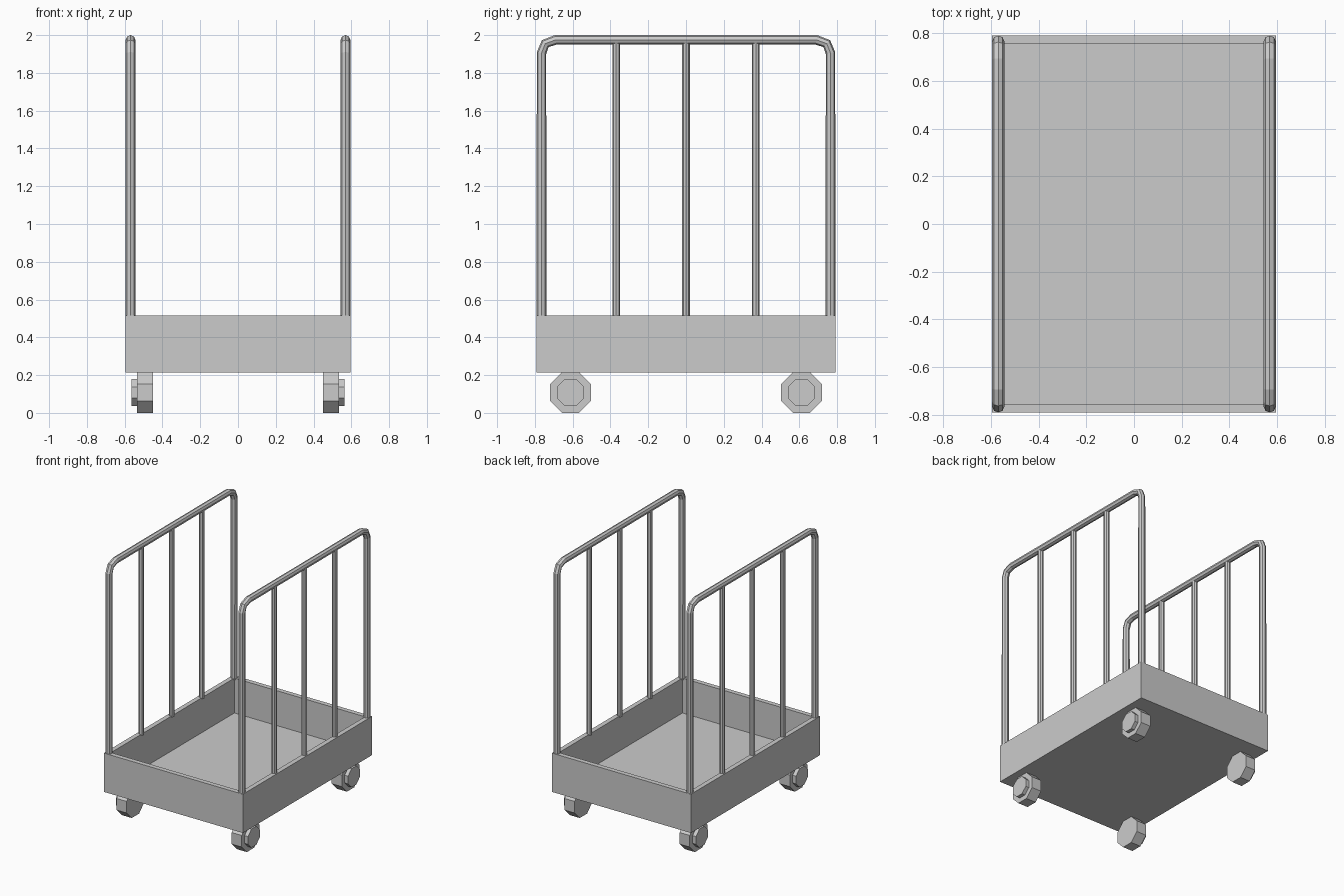
import bpy, bmesh
from math import pi, cos
from mathutils import Matrix

if "Cube" in bpy.data.objects:
    bpy.data.objects.remove(bpy.data.objects["Cube"])


def finish(name, bm):
    bmesh.ops.recalc_face_normals(bm, faces=bm.faces)
    mesh = bpy.data.meshes.new(name)
    bm.to_mesh(mesh)
    bm.free()
    obj = bpy.data.objects.new(name, mesh)
    bpy.context.collection.objects.link(obj)
    return obj


def tube(name, points, radius):
    curve = bpy.data.curves.new(name, 'CURVE')
    curve.dimensions = '3D'
    curve.bevel_depth = radius
    curve.bevel_resolution = 2
    curve.use_fill_caps = True
    spline = curve.splines.new('POLY')
    spline.points.add(len(points) - 1)
    for p, co in zip(spline.points, points):
        p.co = (*co, 1)
    spline.use_smooth = False
    obj = bpy.data.objects.new(name, curve)
    bpy.context.collection.objects.link(obj)
    bpy.ops.object.select_all(action='DESELECT')
    obj.select_set(True)
    bpy.context.view_layer.objects.active = obj
    bpy.ops.object.convert(target='MESH')


# open tray: a box with its top inset and pushed down
HX, HY, Z0, Z1 = 0.596, 0.791, 0.215, 0.515
bm = bmesh.new()
bmesh.ops.create_cube(bm, size=1, matrix=Matrix.Translation((0, 0, (Z0 + Z1) / 2))
                      @ Matrix.Diagonal((2 * HX, 2 * HY, Z1 - Z0, 1)))
top = max(bm.faces, key=lambda f: f.calc_center_median().z)
bmesh.ops.inset_region(bm, faces=[top], thickness=0.052)
floor = bmesh.ops.extrude_face_region(bm, geom=[top])['geom']
bmesh.ops.translate(bm, vec=(0, 0, -0.27),
                    verts=[v for v in floor if isinstance(v, bmesh.types.BMVert)])
if top.is_valid:
    bmesh.ops.delete(bm, geom=[top], context='FACES_ONLY')
finish("tray", bm)

# side rails: a bent hoop and three uprights on each side
half = [(0.765, Z1 - 0.01), (0.765, 1.905), (0.745, 1.955), (0.69, 1.975)]
hoop = [(-y, z) for y, z in half] + half[::-1]
for side, s in (("left", -1), ("right", 1)):
    x = s * 0.569
    tube(f"{side}_rail_hoop", [(x, y, z) for y, z in hoop], 0.0255)
    for i, y in enumerate((-0.37, 0, 0.37)):
        tube(f"{side}_rail_upright_{i + 1}", [(x, y, Z1 - 0.01), (x, y, 1.97)], 0.02)


# octagonal wheels, each with a hub on its outer side
def disc(bm, x0, x1, y, z, apothem):
    r = apothem / cos(pi / 8)
    bmesh.ops.create_cone(bm, cap_ends=True, segments=8, radius1=r, radius2=r,
                          depth=abs(x1 - x0),
                          matrix=Matrix.Translation(((x0 + x1) / 2, y, z))
                          @ Matrix.Rotation(pi / 2, 4, 'Y') @ Matrix.Rotation(pi / 8, 4, 'Z'))


for side, s in (("left", -1), ("right", 1)):
    for end, e in (("front", -1), ("back", 1)):
        bm = bmesh.new()
        disc(bm, s * 0.45, s * 0.536, e * 0.612, 0.108, 0.108)
        disc(bm, s * 0.53, s * 0.565, e * 0.612, 0.108, 0.072)
        finish(f"{end}_{side}_wheel", bm)
